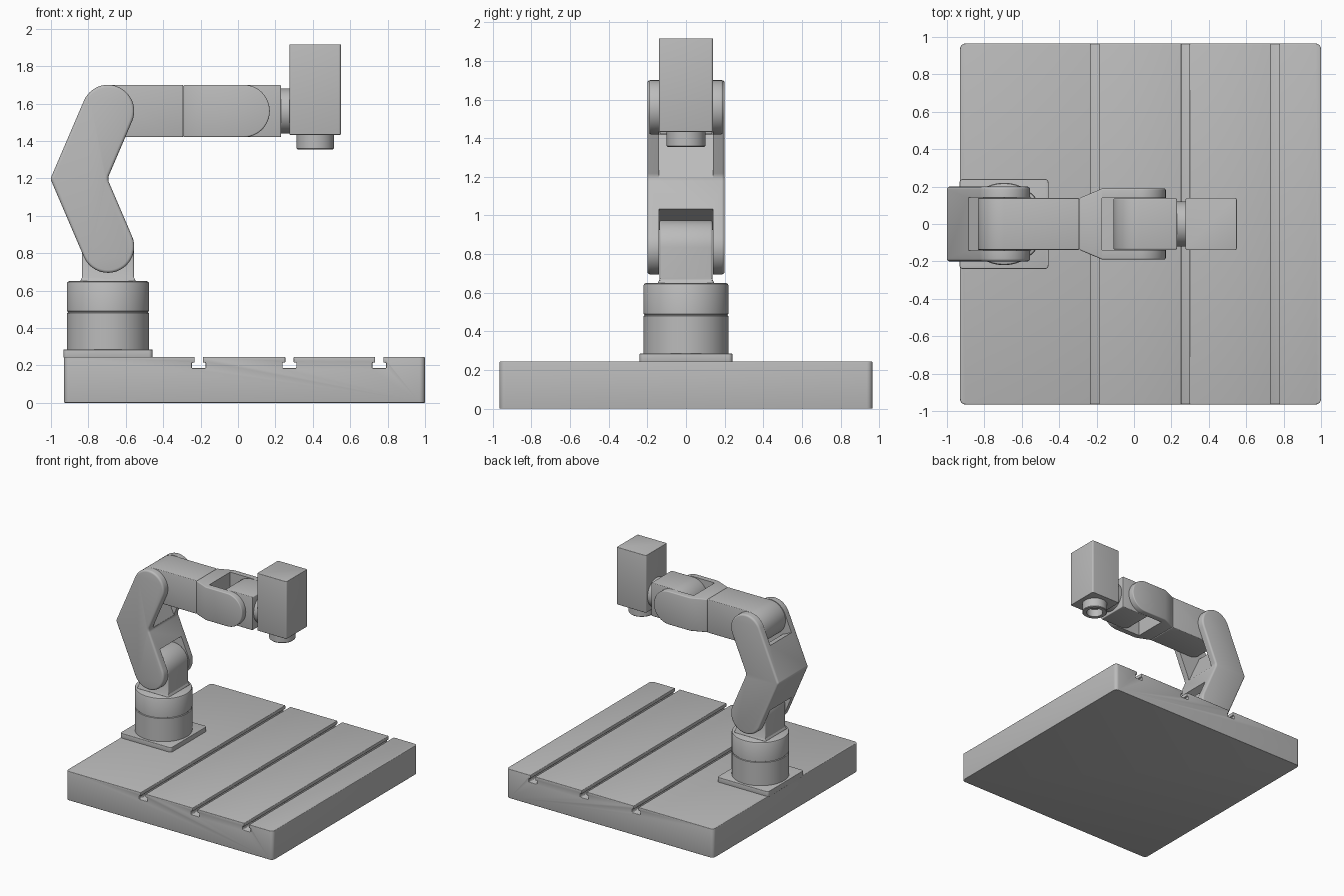
import bpy, bmesh, math
from mathutils import Vector, Matrix

cube = bpy.data.objects.get("Cube")
if cube:
    bpy.data.objects.remove(cube, do_unlink=True)

GREY = (0.5, 0.5, 0.5, 1)
mat = bpy.data.materials.new("machine grey")
mat.use_nodes = True
mat.diffuse_color = GREY
bsdf = next(n for n in mat.node_tree.nodes if n.type == 'BSDF_PRINCIPLED')
bsdf.inputs["Base Color"].default_value = GREY
bsdf.inputs["Roughness"].default_value = 0.6


def rounded(corners, steps=12):
    """Turn (x, z, radius) corners into an outline with filleted corners."""
    out = []
    for i, (x, z, r) in enumerate(corners):
        p = Vector((x, z))
        if r == 0:
            out.append(p)
            continue
        a = (Vector(corners[i - 1][:2]) - p).normalized()
        b = (Vector(corners[(i + 1) % len(corners)][:2]) - p).normalized()
        half = a.angle(b) / 2
        centre = p + (a + b).normalized() * (r / math.sin(half))
        start = p + a * (r / math.tan(half)) - centre
        end = p + b * (r / math.tan(half)) - centre
        sweep = start.angle_signed(end)
        for k in range(steps + 1):
            out.append(centre + Matrix.Rotation(-sweep * k / steps, 2) @ start)
    return out


def add_object(name, bm):
    bmesh.ops.recalc_face_normals(bm, faces=bm.faces)
    mesh = bpy.data.meshes.new(name)
    bm.to_mesh(mesh)
    bm.free()
    mesh.materials.append(mat)
    ob = bpy.data.objects.new(name, mesh)
    bpy.context.collection.objects.link(ob)
    return ob


def finish(ob, bevel=0, cutters=()):
    """Bake bevel and cuts, then smooth all but the sharp edges."""
    if bevel:
        m = ob.modifiers.new("Bevel", 'BEVEL')
        m.width, m.segments = bevel, 3
        m.limit_method, m.angle_limit = 'ANGLE', math.radians(50)
        m.use_clamp_overlap = False
    for c in cutters:
        m = ob.modifiers.new("Cut", 'BOOLEAN')
        m.operation, m.solver, m.object = 'DIFFERENCE', 'EXACT', c
    bpy.ops.object.select_all(action='DESELECT')
    ob.select_set(True)
    bpy.context.view_layer.objects.active = ob
    if ob.modifiers:
        bpy.ops.object.convert(target='MESH')
    bpy.ops.object.shade_smooth_by_angle(angle=math.radians(35))
    for c in cutters:
        bpy.data.objects.remove(c, do_unlink=True)
    return ob


def prism(name, outline, half, taper=None, corner=0):
    """Extrude an x-z outline to y = +-half; taper = (axis, cut, y scale)."""
    bm = bmesh.new()
    face = bm.faces.new([bm.verts.new((x, -half, z)) for x, z in outline])
    ext = bmesh.ops.extrude_face_region(bm, geom=[face])["geom"]
    for v in ext:
        if isinstance(v, bmesh.types.BMVert):
            v.co.y = half
    bmesh.ops.remove_doubles(bm, verts=bm.verts, dist=1e-4)
    if taper:
        axis, cut, scale = taper
        co, no = Vector(), Vector()
        co[axis], no[axis] = cut, 1
        bmesh.ops.bisect_plane(bm, geom=bm.verts[:] + bm.edges[:] + bm.faces[:],
                               plane_co=co, plane_no=no)
        for v in bm.verts:
            if v.co[axis] < cut - 1e-3:
                v.co.y *= scale
    if corner:
        lo, hi = min(p[0] for p in outline), max(p[0] for p in outline)
        edges = [e for e in bm.edges
                 if abs(e.verts[0].co.z - e.verts[1].co.z) > 0.01
                 and all(min(v.co.x - lo, hi - v.co.x) < 1e-4 for v in e.verts)]
        bmesh.ops.bevel(bm, geom=edges, offset=corner, segments=6,
                        profile=0.5, affect='EDGES')
    return add_object(name, bm)


def box(x0, x1, z0, z1):
    return [(x0, z0), (x1, z0), (x1, z1), (x0, z1)]


def lathe(name, profile, place, sides=64):
    """Spin a (radius, height) profile about z; end caps are closed."""
    bm = bmesh.new()
    rings = [[bm.verts.new((r * math.cos(t), r * math.sin(t), h))
              for t in (math.tau * k / sides for k in range(sides))]
             for r, h in profile]
    for lower, upper in zip(rings, rings[1:]):
        for k in range(sides):
            n = (k + 1) % sides
            bm.faces.new((lower[k], lower[n], upper[n], upper[k]))
    bm.faces.new(rings[0])
    bm.faces.new(rings[-1])
    bm.transform(place)
    return finish(add_object(name, bm))


PIVOT_X, LOW_Z, TOP_Z, R = -0.695, 0.835, 1.56, 0.14
WRIST_X = 0.03

# Table with three T-slots running front to back
table = [(-0.93, 0), (1, 0), (1, 0.245)]
for x in (0.755, 0.275, -0.21):
    table += [(x + 0.022, 0.245), (x + 0.022, 0.215), (x + 0.037, 0.215), (x + 0.037, 0.185),
              (x - 0.037, 0.185), (x - 0.037, 0.215), (x - 0.022, 0.215), (x - 0.022, 0.245)]
table.append((-0.93, 0.245))
finish(prism("slotted_table", table, 0.965, corner=0.03), 0.005)

# Mounting plate and turning column
finish(prism("mounting_plate", box(PIVOT_X - 0.238, PIVOT_X + 0.238, 0.24, 0.285),
             0.24, corner=0.02), 0.004)
lathe("column", [(0.22, 0.28), (0.22, 0.48), (0.214, 0.483), (0.214, 0.487), (0.22, 0.49),
                 (0.22, 0.638), (0.216, 0.646), (0.208, 0.65)],
      Matrix.Translation((PIVOT_X, 0, 0)))

# Shoulder tongue with a flared foot
tongue = rounded([(PIVOT_X - 0.152, 0.645, 0), (PIVOT_X + 0.152, 0.645, 0),
                  (PIVOT_X + R, 0.668, 0), (PIVOT_X + R, LOW_Z + R, R),
                  (PIVOT_X - R, LOW_Z + R, R), (PIVOT_X - R, 0.668, 0)])
finish(prism("shoulder_tongue", tongue, 0.138, taper=(2, 0.668, 1.08)), 0.012)

# Bent upper arm: one outline, forked at both ends
MID_Z = (LOW_Z + TOP_Z) / 2
low, top = Vector((PIVOT_X, LOW_Z)), Vector((PIVOT_X, TOP_Z))
up = (Vector((-0.85, MID_Z)) - low).normalized()
side = Vector((up.y, -up.x))
down, side2 = Vector((up.x, -up.y)), Vector((side.x, -side.y))


def corner(p, r):
    return (p.x, p.y, r)


arm = rounded([corner(low - up * R - side * R, R), corner(low - up * R + side * R, R),
               (-0.698, MID_Z, 0.05),
               corner(top - down * R + side2 * R, R), corner(top - down * R - side2 * R, R),
               (-1.003, MID_Z, 0.03)])
GAP = 0.157
floor = low + up * GAP
lower_slot = prism("lower_slot", [floor - side * 0.4, floor + side * 0.4,
                                  floor + side * 0.4 - up * 0.6,
                                  floor - side * 0.4 - up * 0.6], 0.141)
ceiling = top + down * GAP
upper_slot = prism("upper_slot", [ceiling - side2 * 0.4, (-0.804, 1.436), (-0.696, MID_Z),
                                  (-0.3, MID_Z), (-0.3, 1.9), (-1.1, 1.9)], 0.141)
for c in (lower_slot, upper_slot):
    c.hide_render = True
finish(prism("upper_arm", arm, 0.2), 0.015, (lower_slot, upper_slot))

# Forearm with a round elbow end
elbow = rounded([(PIVOT_X - R, TOP_Z - R, R), (-0.293, TOP_Z - R, 0),
                 (-0.293, TOP_Z + R, 0), (PIVOT_X - R, TOP_Z + R, R)])
finish(prism("forearm", elbow, 0.138), 0.006)

# Wrist fork flaring out from the forearm
fork = rounded([(-0.293, TOP_Z - R, 0), (WRIST_X + R, TOP_Z - R, R),
                (WRIST_X + R, TOP_Z + R, R), (-0.293, TOP_Z + R, 0)])
fork_slot = prism("fork_slot", box(-0.17, 0.4, 1.2, 1.9), 0.139)
fork_slot.hide_render = True
finish(prism("wrist_fork", fork, 0.19, taper=(0, -0.17, 0.138 / 0.19)), 0.008, (fork_slot,))

# Wrist block and round flange
wrist = rounded([(WRIST_X - R, TOP_Z - R, R), (0.23, TOP_Z - R, 0),
                 (0.23, TOP_Z + R, 0), (WRIST_X - R, TOP_Z + R, R)])
finish(prism("wrist_block", wrist, 0.136), 0.006)
lathe("wrist_flange", [(0.12, 0.225), (0.12, 0.28)],
      Matrix.Translation((0, 0, TOP_Z)) @ Matrix.Rotation(math.pi / 2, 4, 'Y'))

# Tool head and hollow nozzle
finish(prism("tool_head", box(0.275, 0.55, 1.433, 1.917), 0.14, corner=0.012), 0.004)
lathe("nozzle", [(0.1, 1.44), (0.1, 1.36), (0.095, 1.355), (0.065, 1.355), (0.065, 1.42)],
      Matrix.Translation((0.413, 0, 0)))
